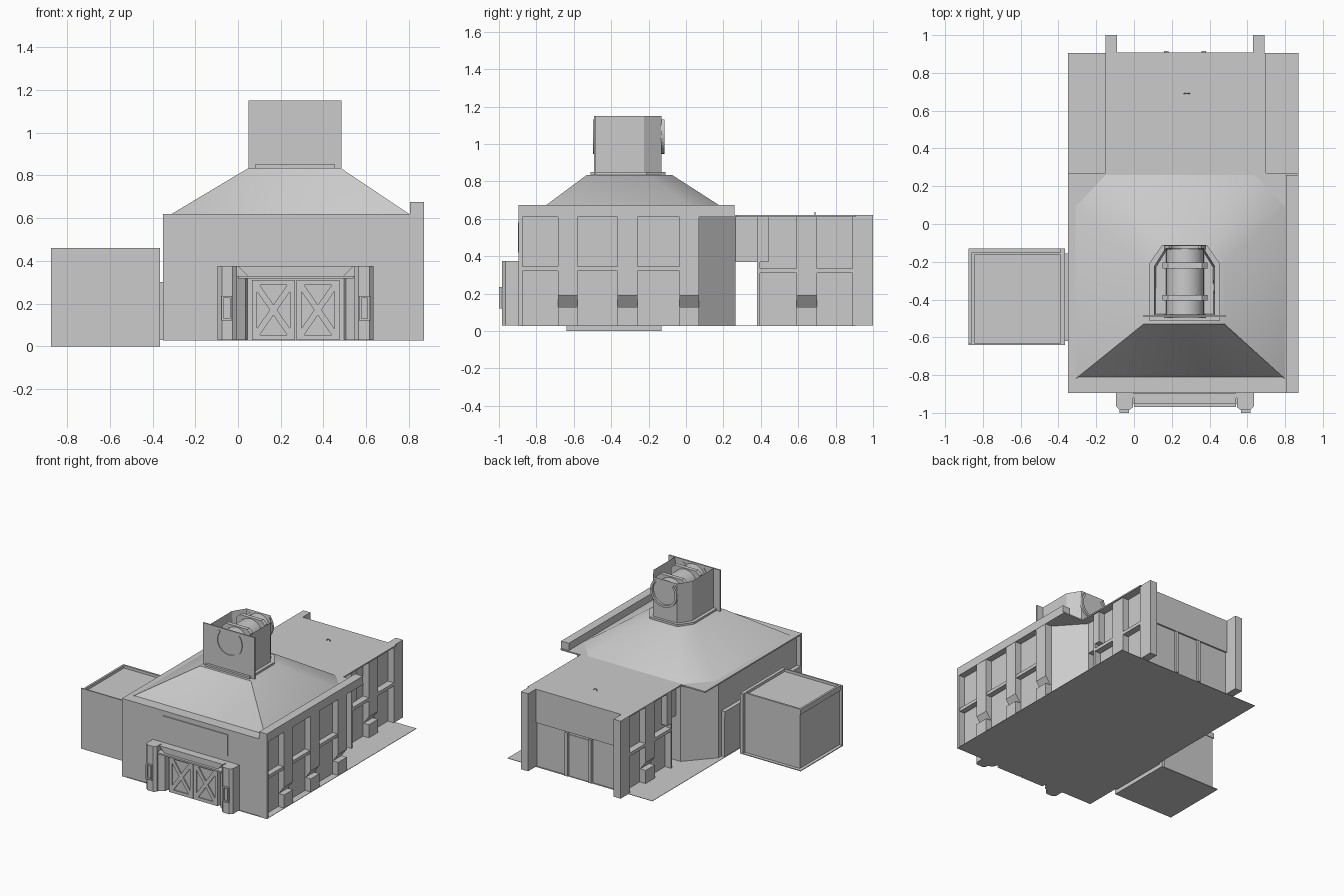
import bpy, bmesh, math
from mathutils import Vector

cube = bpy.data.objects.get("Cube")
if cube:
    bpy.data.objects.remove(cube, do_unlink=True)

grey = bpy.data.materials.new("plain_grey")
grey.use_nodes = True
grey.diffuse_color = (0.6, 0.6, 0.6, 1)
grey.node_tree.nodes["Principled BSDF"].inputs["Base Color"].default_value = (0.6, 0.6, 0.6, 1)


def finish(name, bm):
    bmesh.ops.recalc_face_normals(bm, faces=bm.faces)
    mesh = bpy.data.meshes.new(name)
    bm.to_mesh(mesh)
    bm.free()
    mesh.materials.append(grey)
    obj = bpy.data.objects.new(name, mesh)
    bpy.context.collection.objects.link(obj)
    return obj


def loft(lower, upper):
    """Closed solid between two matching rings; returns bmesh, side faces, top face."""
    bm = bmesh.new()
    a = [bm.verts.new(p) for p in lower]
    b = [bm.verts.new(p) for p in upper]
    n = len(a)
    bm.faces.new(a)
    top = bm.faces.new(b)
    sides = [bm.faces.new((a[i], a[(i + 1) % n], b[(i + 1) % n], b[i])) for i in range(n)]
    bmesh.ops.recalc_face_normals(bm, faces=bm.faces)
    return bm, sides, top


def prism(name, plan, z0, z1):
    return finish(name, loft([(x, y, z0) for x, y in plan], [(x, y, z1) for x, y in plan])[0])


def extrude_y(name, profile, y0, y1):
    return finish(name, loft([(x, y0, z) for x, z in profile], [(x, y1, z) for x, z in profile])[0])


def box(name, x0, x1, y0, y1, z0, z1):
    return prism(name, [(x0, y0), (x1, y0), (x1, y1), (x0, y1)], z0, z1)


def bar(name, a, b, w, y0, y1):
    """Flat strip from a to b in the front plane."""
    a, b = Vector(a), Vector(b)
    d = (b - a).normalized()
    s = Vector((-d.y, d.x)) * w / 2
    return extrude_y(name, [a + s, b + s, b - s, a - s], y0, y1)


def chamfered(x0, x1, y0, y1, cx, cy):
    """Plan with the two rear corners cut."""
    return [(x0, y0), (x1, y0), (x1, y1 - cy), (x1 - cx, y1), (x0 + cx, y1), (x0, y1 - cy)]


MID = 0.27
G = 0.03   # ground level
R = 0.62   # flat roof level

# Ground plate and main hall
box("ground_plate", -0.35, 0.87, -0.895, 0.905, G - 0.003, G)
prism("main_hall", chamfered(-0.32, 0.82, -0.89, 0.265, 0.18, 0.2), G, R - 0.01)
box("main_roof_slab", -0.35, 0.87, -0.895, 0.27, R - 0.01, R)
box("side_parapet", 0.805, 0.87, -0.895, 0.26, R, 0.675)

# Hipped roof with a recessed front panel
base = chamfered(-0.31, 0.80, -0.82, 0.26, 0.16, 0.17)
top = chamfered(0.05, 0.48, -0.53, -0.075, 0.09, 0.135)
bm, sides, _ = loft([(x, y, R) for x, y in base], [(x, y, 0.835) for x, y in top])
bmesh.ops.inset_region(bm, faces=[sides[0]], thickness=0.015, depth=-0.006)
roof = finish("hipped_roof", bm)
roof.data.shade_smooth()
roof.data.set_sharp_from_angle(angle=math.radians(38))

# Side buttresses with a notch near the foot, and shelves between them


def buttress(name, wall, out, y0, y1):
    slot = wall + (out - wall) * 0.25
    extrude_y(name, [(wall, R - 0.01), (out, R - 0.01), (out, 0.19), (slot, 0.13),
                     (out, 0.13), (out, G), (wall, G)], y0, y1)


edge = -0.875
for y in (-0.685, -0.365, -0.035):
    buttress("hall_buttress", 0.81, 0.868, y, y + 0.105)
    box("hall_shelf", 0.81, 0.862, edge, y, 0.32, 0.345)
    edge = y + 0.105
box("front_corner_fin", 0.81, 0.87, -0.895, -0.875, G, R)
box("left_corner_fin", -0.35, -0.31, -0.895, -0.875, G, R)
box("left_wall_base", -0.345, -0.31, -0.875, 0.03, G, 0.33)
box("left_wall_ledge", -0.35, -0.31, -0.875, 0.03, 0.33, 0.375)

# Rear wing: open passage next to the hall, solid block behind
box("wing_block", -0.1, 0.64, 0.38, 0.895, G, R - 0.01)
box("wing_bridge", -0.1, 0.64, 0.26, 0.44, 0.37, R - 0.01)
box("wing_roof", -0.15, 0.70, 0.26, 0.905, R - 0.01, R)
for s in (-1, 1):
    wall, out = MID + s * 0.36, MID + s * 0.42
    lo, hi = min(wall, out), max(wall, out)
    buttress("wing_buttress", wall, out, 0.59, 0.70)
    box("wing_rear_pier", lo, hi, 0.89, 1.0, G, R)
    box("wing_passage_fin", lo, hi, 0.38, 0.395, G, R - 0.01)
    box("wing_hanging_panel", lo, hi, 0.38, 0.44, 0.37, R - 0.01)
    box("wing_shelf_front", lo, hi, 0.38, 0.59, 0.31, 0.335)
    box("wing_shelf_rear", lo, hi, 0.70, 0.90, 0.31, 0.335)
    box("rear_door_jamb", MID + s * 0.1 - 0.012, MID + s * 0.1 + 0.012, 0.89, 0.915, G, 0.36)
box("rear_upper_band", -0.09, 0.63, 0.89, 0.907, 0.365, R)
box("rear_door", 0.18, 0.36, 0.89, 0.899, G, 0.345)
bpy.ops.mesh.primitive_torus_add(major_radius=0.014, minor_radius=0.003, major_segments=16,
                                 minor_segments=6, location=(0.28, 0.69, R),
                                 rotation=(math.pi / 2, 0, 0))
hook = bpy.context.object
hook.name = "roof_hook"
hook.data.materials.append(grey)

# Sign panel above the entrance
box("front_panel", -0.005, 0.54, -0.897, -0.885, 0.42, 0.58)

# Porch: chamfered side pillars with slot windows, lintel and recess
for s in (-1, 1):
    def px(d):
        return MID + s * d
    prism("porch_pillar", [(px(0.365), -0.885), (px(0.365), -0.965), (px(0.345), -0.985),
                           (px(0.295), -0.985), (px(0.275), -0.97), (px(0.275), -0.885)], G, 0.375)
    prism("porch_inner_jamb", [(px(0.275), -0.885), (px(0.275), -0.955), (px(0.235), -0.93),
                               (px(0.225), -0.885)], G, 0.33)
    for d in (0.302, 0.342):
        box("window_side", px(d) - 0.005, px(d) + 0.005, -1.0, -0.98, 0.12, 0.235)
    for z in (0.12, 0.225):
        box("window_rail", px(0.322) - 0.025, px(0.322) + 0.025, -1.0, -0.98, z, z + 0.01)
extrude_y("porch_lintel", [(0.0, 0.375), (0.54, 0.375), (0.49, 0.325), (0.05, 0.325)], -0.95, -0.885)
box("lintel_ledge", 0.0, 0.54, -0.97, -0.885, 0.318, 0.33)
box("porch_back_beam", -0.09, 0.63, -0.92, -0.885, 0.33, 0.375)

# Double doors with framed cross braces
for s in (-1, 1):
    inner, outer = MID + s * 0.003, MID + s * 0.205
    x0, x1 = min(inner, outer), max(inner, outer)
    box("door_leaf", x0, x1, -0.915, -0.885, G, 0.31)
    f0, f1, z0, z1 = x0 + 0.012, x1 - 0.012, G + 0.012, 0.298
    y0, y1 = -0.923, -0.914
    for a, b in (((f0, z0), (f0, z1)), ((f1, z0), (f1, z1))):
        bar("door_stile", a, b, 0.024, y0, y1)
    for z in (z0, z1):
        bar("door_rail", (x0, z), (x1, z), 0.024, y0, y1)
    bar("door_brace", (f0, z0), (f1, z1), 0.028, y0, y1)
    bar("door_brace", (f0, z1), (f1, z0), 0.028, y0, y1)

# Tower: collar, hollow body, front plate
prism("tower_collar", chamfered(0.08, 0.455, -0.51, -0.11, 0.07, 0.1), 0.83, 0.85)
plan = chamfered(0.105, 0.43, -0.485, -0.13, 0.06, 0.095)
bm, _, lid = loft([(x, y, 0.84) for x, y in plan], [(x, y, 1.15) for x, y in plan])
bmesh.ops.inset_region(bm, faces=[lid], thickness=0.012)
bmesh.ops.translate(bm, verts=lid.verts, vec=(0, 0, -0.12))
finish("tower_body", bm)
box("tower_front_plate", 0.05, 0.485, -0.492, -0.482, 0.835, 1.15)

# Barrel lying inside the tower, with ribs and end rings
bpy.ops.mesh.primitive_cylinder_add(vertices=32, radius=0.1, depth=0.35,
                                    location=(MID, -0.305, 1.04), rotation=(math.pi / 2, 0, 0))
barrel = bpy.context.object
barrel.name = "tower_barrel"
barrel.data.materials.append(grey)
barrel.data.shade_smooth()
barrel.data.set_sharp_from_angle(angle=math.radians(40))
for y in (-0.39, -0.22):
    extrude_y("barrel_rib", [(0.15, 1.04), (0.39, 1.04), (0.39, 1.12), (0.36, 1.148),
                             (0.18, 1.148), (0.15, 1.12)], y - 0.015, y + 0.015)
for y in (-0.488, -0.124):
    arc = [math.radians(140 + 260 * i / 24) for i in range(25)]
    pts = [(MID + r * math.cos(t), 1.06 + r * math.sin(t))
           for r, ts in ((0.112, arc), (0.095, arc[::-1])) for t in ts]
    extrude_y("barrel_end_ring", pts, y - 0.01, y + 0.01)

# Side annex: box with overhanging floor, front plate and raised rim
box("annex_body", -0.85, -0.385, -0.635, -0.155, 0.0, 0.44)
box("annex_floor", -0.875, -0.365, -0.64, -0.13, 0.0, 0.006)
box("annex_front_plate", -0.875, -0.365, -0.64, -0.63, 0.0, 0.46)
box("annex_rear_rim", -0.86, -0.365, -0.165, -0.15, 0.42, 0.46)
box("annex_outer_rim", -0.86, -0.845, -0.635, -0.15, 0.42, 0.46)
box("annex_inner_plate", -0.39, -0.365, -0.64, -0.13, 0.0, 0.46)
box("annex_connector", -0.37, -0.31, -0.62, -0.155, G, 0.30)
